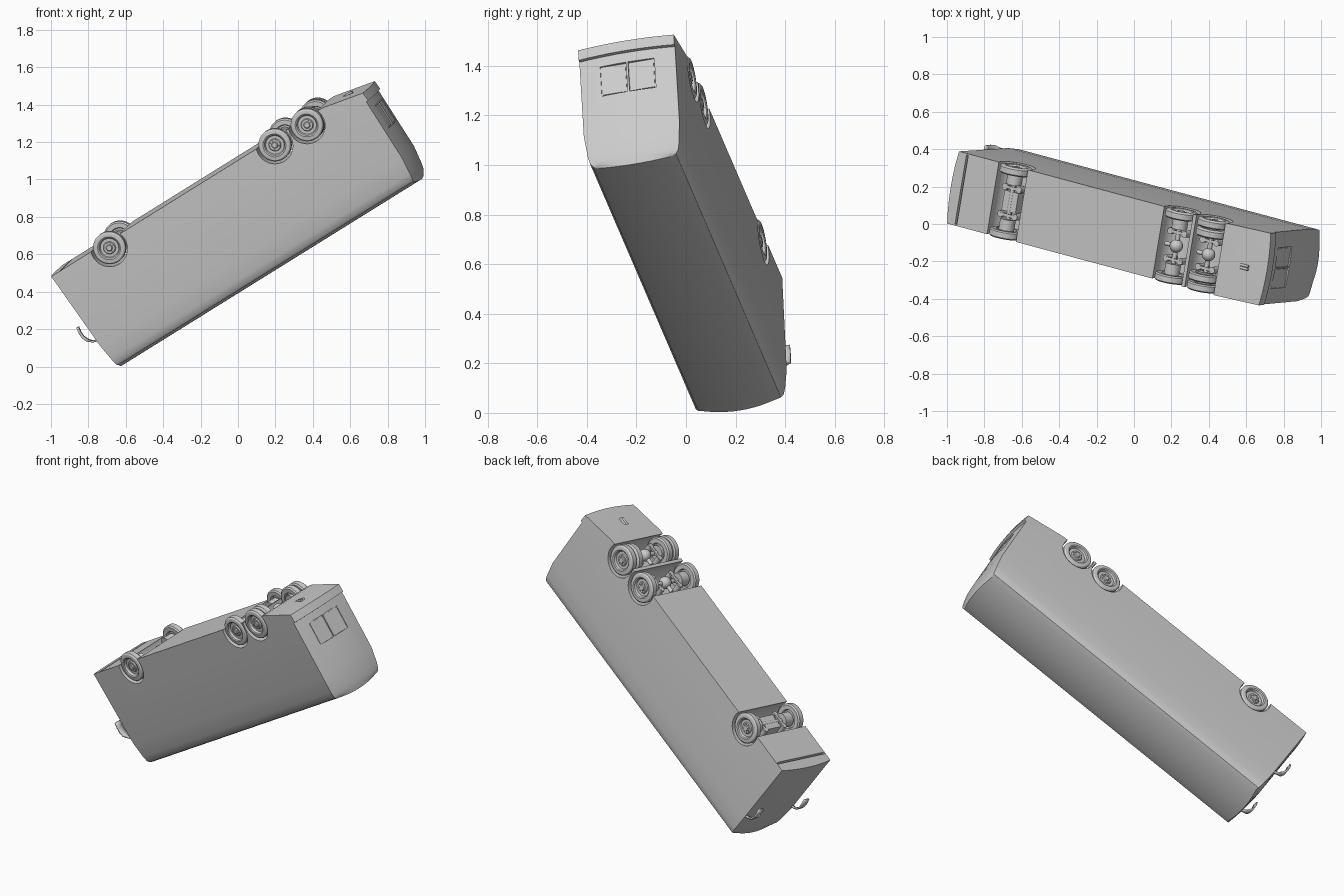
import bpy, bmesh, math
from mathutils import Matrix, Vector

if "Cube" in bpy.data.objects:
    bpy.data.objects.remove(bpy.data.objects["Cube"], do_unlink=True)

grey = bpy.data.materials.new("plain grey")
grey.use_nodes = True
grey.diffuse_color = (0.6, 0.6, 0.6, 1)
grey.node_tree.nodes["Principled BSDF"].inputs["Base Color"].default_value = (0.6, 0.6, 0.6, 1)

# The coach is built upright (nose to -x, wheels on z = 0), then tipped onto its roof
back = Vector((0.828, -0.222, 0.515)).normalized()
side = Vector((-0.161, -0.973, -0.161)).normalized()
up = back.cross(side).normalized()
POSE = Matrix.Translation((-0.516, 0.064, 0.857)) @ Matrix((back, side, up)).transposed().to_4x4()
parts = []


def make(name, bm, pose=True):
    bmesh.ops.recalc_face_normals(bm, faces=bm.faces)
    mesh = bpy.data.meshes.new(name)
    bm.to_mesh(mesh)
    bm.free()
    mesh.materials.append(grey)
    ob = bpy.data.objects.new(name, mesh)
    bpy.context.collection.objects.link(ob)
    if pose:
        mesh.transform(POSE)
    parts.append(ob)
    return ob


def add_box(bm, x0, x1, y0, y1, z0, z1):
    m = Matrix.Translation(((x0 + x1) / 2, (y0 + y1) / 2, (z0 + z1) / 2))
    bmesh.ops.create_cube(bm, size=1, matrix=m @ Matrix.Diagonal((x1 - x0, y1 - y0, z1 - z0, 1)))


def add_cyl(bm, c, r, length, axis="Y", seg=24):
    rot = {"X": Matrix.Rotation(math.pi / 2, 4, "Y"), "Y": Matrix.Rotation(math.pi / 2, 4, "X"),
           "Z": Matrix.Identity(4)}[axis]
    bmesh.ops.create_cone(bm, cap_ends=True, segments=seg, radius1=r, radius2=r,
                          depth=length, matrix=Matrix.Translation(c) @ rot)


# Body rows from sill to roof: front z, rear z, half width, nose x, tail x
ROWS = [(0.054, 0.101, 0.198, -0.580, 1.402), (0.100, 0.150, 0.198, -0.577, 1.405),
        (0.102, 0.152, 0.198, -0.577, 1.392), (0.507, 0.507, 0.198, -0.558, 1.392),
        (0.600, 0.600, 0.189, -0.548, 1.380), (0.632, 0.632, 0.182, -0.544, 1.374),
        (0.646, 0.646, 0.171, -0.540, 1.370), (0.651, 0.651, 0.155, -0.537, 1.363)]
COLS = 14
TAIL_START = 1.17


def body_point(station, i, j):
    zf, zr, hw, xf, xr = ROWS[j]
    s = 2 * i / COLS - 1
    bulge = 0.015 * (1 - s * s)
    x = (xf - bulge, TAIL_START, xr + bulge)[station]
    z = zr if station == 2 else zf
    if j == len(ROWS) - 1:
        z += 0.017 * (1 - s * s)
    return (x, s * hw, z)


bm = bmesh.new()
top = len(ROWS) - 1
ring = ([(i, 0) for i in range(COLS)] + [(COLS, j) for j in range(top)]
        + [(i, top) for i in range(COLS, 0, -1)] + [(0, j) for j in range(top, 0, -1)])
loops = []
for st in range(3):
    keys = ring if st == 1 else [(i, j) for i in range(COLS + 1) for j in range(top + 1)]
    v = {k: bm.verts.new(body_point(st, *k)) for k in keys}
    loops.append([v[k] for k in ring])
    if st != 1:
        for i in range(COLS):
            for j in range(top):
                bm.faces.new((v[i, j], v[i + 1, j], v[i + 1, j + 1], v[i, j + 1]))
for a, b in zip(loops, loops[1:]):
    for k in range(len(ring)):
        n = (k + 1) % len(ring)
        bm.faces.new((a[k], a[n], b[n], b[k]))
body = make("coach_body", bm, pose=False)

# Cutters: wheel wells, nose groove, two rear hatch recesses
AXLES = {"front": -0.229, "middle": 0.839, "rear": 1.047}
WHEEL_Z = 0.089
bm = bmesh.new()
for x in AXLES.values():
    add_cyl(bm, (x, 0, WHEEL_Z), 0.1, 0.44, seg=48)
add_box(bm, -0.531, -0.519, -0.19, 0.19, 0.03, 0.075)
for s in (-1, 1):
    y = sorted((s * 0.004, s * 0.112))
    add_box(bm, 1.397, 1.45, y[0], y[1], 0.197, 0.337)
cutter = make("cutter", bm, pose=False)
cutter.hide_render = True
mod = body.modifiers.new("wells", "BOOLEAN")
mod.operation = "DIFFERENCE"
mod.solver = "EXACT"
mod.object = cutter
bpy.context.view_layer.objects.active = body
bpy.ops.object.modifier_apply(modifier="wells")
parts.remove(cutter)
bpy.data.objects.remove(cutter, do_unlink=True)
body.data.transform(POSE)

# Hatch leaves sit in the recesses
for s, label in ((-1, "right"), (1, "left")):
    bm = bmesh.new()
    y = sorted((s * 0.008, s * 0.108))
    add_box(bm, 1.39, 1.401, y[0], y[1], 0.202, 0.332)
    make("rear_hatch_" + label, bm)

# Wheels: turned profile of (radius, distance inward from the outer face)
TYRE = [(0.0, 0.004), (0.014, 0.004), (0.018, 0.010), (0.030, 0.010), (0.034, 0.017), (0.050, 0.017),
        (0.055, 0.004), (0.062, 0.0), (0.080, 0.002), (0.088, 0.009), (0.088, 0.038),
        (0.080, 0.045), (0.055, 0.045), (0.050, 0.030), (0.0, 0.030)]


def wheel(name, x, y_out, s):
    bm = bmesh.new()
    vs = [bm.verts.new((x + r, s * (y_out - d), WHEEL_Z)) for r, d in TYRE]
    es = [bm.edges.new(p) for p in zip(vs, vs[1:])]
    bmesh.ops.spin(bm, geom=vs + es, cent=(x, 0, WHEEL_Z), axis=(0, 1, 0),
                   angle=2 * math.pi, steps=40, use_merge=True)
    bmesh.ops.remove_doubles(bm, verts=bm.verts, dist=0.0003)
    # wheel nuts
    for k in range(8):
        a = k * math.pi / 4
        add_cyl(bm, (x + 0.024 * math.cos(a), s * (y_out - 0.009), WHEEL_Z + 0.024 * math.sin(a)),
                0.003, 0.006, seg=6)
    make(name, bm)


for label, x in AXLES.items():
    for s, sd in ((-1, "right"), (1, "left")):
        wheel(f"{label}_wheel_{sd}", x, 0.197, s)
        if label == "rear":
            wheel(f"{label}_inner_wheel_{sd}", x, 0.145, s)
    # Axle with drums, air springs and centre casing
    bm = bmesh.new()
    add_cyl(bm, (x, 0, WHEEL_Z), 0.013, 0.34)
    for s in (-1, 1):
        add_cyl(bm, (x, s * 0.125, WHEEL_Z), 0.042, 0.06)
        for dx in (-0.045, 0.045):
            add_cyl(bm, (x + dx, s * 0.075, WHEEL_Z + 0.03), 0.018, 0.09, "Z", 16)
        add_box(bm, x - 0.06, x + 0.06, s * 0.075 - 0.008, s * 0.075 + 0.008, WHEEL_Z - 0.016, WHEEL_Z - 0.004)
    if label == "front":
        add_box(bm, x - 0.045, x + 0.045, -0.055, 0.055, WHEEL_Z - 0.01, WHEEL_Z + 0.05)
    else:
        bmesh.ops.create_uvsphere(bm, u_segments=20, v_segments=12, radius=0.036,
                                  matrix=Matrix.Translation((x, 0, WHEEL_Z)))
        add_cyl(bm, (x - 0.03, 0, WHEEL_Z), 0.012, 0.08, "X", 16)
    make(label + "_axle", bm)

# Mirrors hang forward from the upper corners of the nose
ARM = [(-0.552, 0.477), (-0.58, 0.468), (-0.602, 0.447), (-0.613, 0.42), (-0.614, 0.39), (-0.609, 0.36)]
for s, label in ((-1, "right"), (1, "left")):
    bm = bmesh.new()
    rows = []
    for k, (x, z) in enumerate(ARM):
        w = 0.008 if k < 2 else 0.02
        rows.append([bm.verts.new((x, s * 0.187 + d * w, z)) for d in (-1, 1)])
    for a, b in zip(rows, rows[1:]):
        bm.faces.new((a[0], a[1], b[1], b[0]))
    mirror = make("mirror_" + label, bm)
    thick = mirror.modifiers.new("thickness", "SOLIDIFY")
    thick.thickness = 0.009
    thick.offset = 0

# Twin tail pipes under the rear overhang
bm = bmesh.new()
for y in (0.004, 0.02):
    add_cyl(bm, (1.29, y, 0.075), 0.007, 0.05, "X", 16)
make("tail_pipes", bm)

# Smooth curved areas, keep creases sharp
bpy.context.view_layer.update()
bpy.ops.object.select_all(action="DESELECT")
for ob in parts:
    ob.select_set(True)
bpy.context.view_layer.objects.active = body
bpy.ops.object.shade_smooth_by_angle(angle=math.radians(28))
